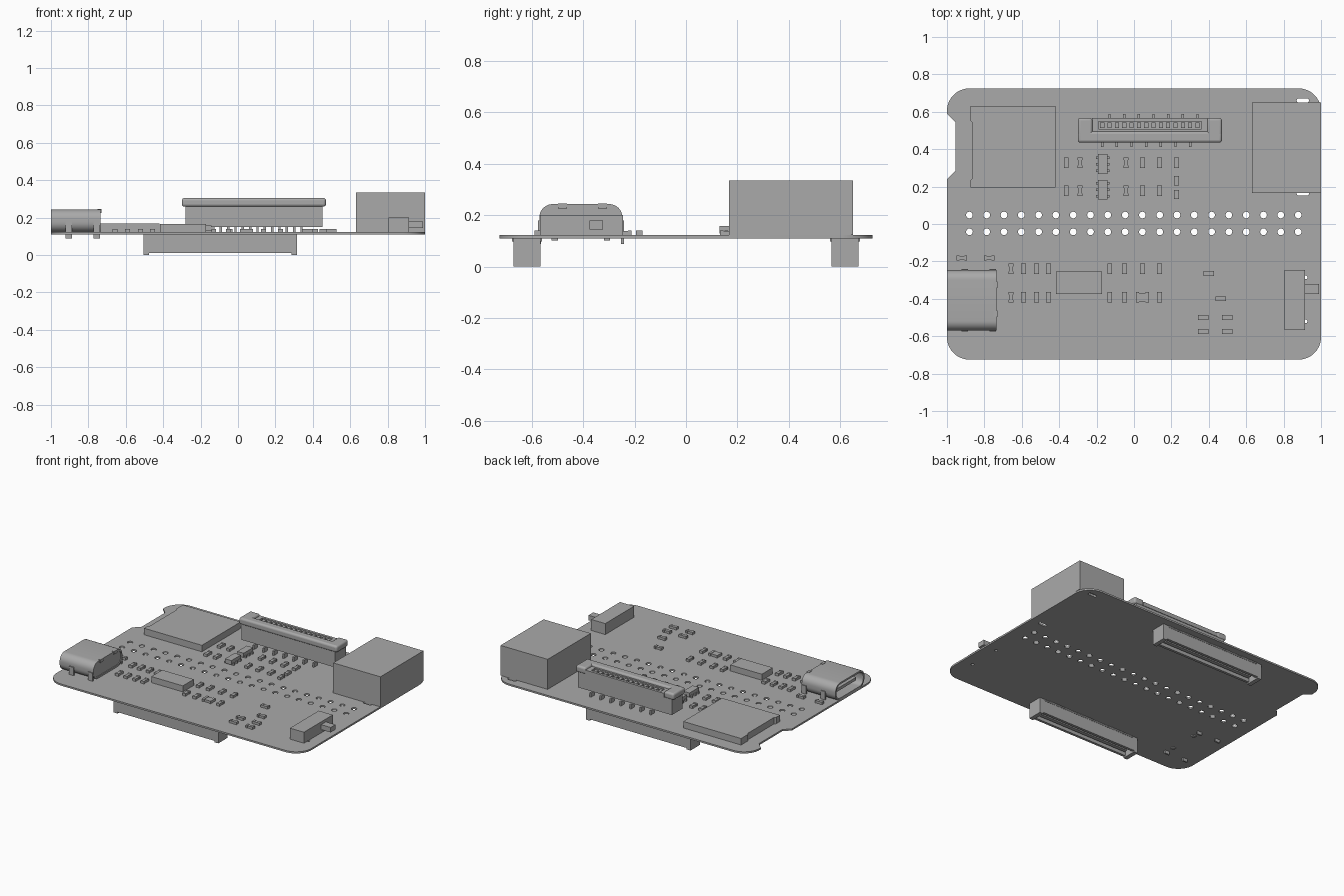
import bpy, bmesh, math
from mathutils import Matrix

if "Cube" in bpy.data.objects:
    bpy.data.objects.remove(bpy.data.objects["Cube"])

grey = bpy.data.materials.new("plain grey")
GREY = (0.4, 0.4, 0.4, 1)
grey.diffuse_color = GREY
grey.use_nodes = True
grey.node_tree.nodes["Principled BSDF"].inputs["Base Color"].default_value = GREY

TOP = 0.122      # upper face of the board
UNDER = 0.11     # lower face of the board


def boxes(name, parts, bevel=0):
    """One object from boxes given as (x0, x1, y0, y1, z0, z1)."""
    bm = bmesh.new()
    for x0, x1, y0, y1, z0, z1 in parts:
        place = Matrix.Translation(((x0 + x1) / 2, (y0 + y1) / 2, (z0 + z1) / 2))
        bmesh.ops.create_cube(bm, size=1, matrix=place @ Matrix.Diagonal((x1 - x0, y1 - y0, z1 - z0, 1)))
    mesh = bpy.data.meshes.new(name)
    bm.to_mesh(mesh)
    bm.free()
    mesh.materials.append(grey)
    ob = bpy.data.objects.new(name, mesh)
    bpy.context.collection.objects.link(ob)
    if bevel:
        mod = ob.modifiers.new("rounding", 'BEVEL')
        mod.width, mod.segments = bevel, 4
        smooth(ob)
    return ob


def smooth(ob):
    bpy.ops.object.select_all(action='DESELECT')
    ob.select_set(True)
    bpy.context.view_layer.objects.active = ob
    bpy.ops.object.shade_smooth_by_angle(angle=math.radians(35))


def plate(name, loops, a, b, along_x=False):
    """Extrude outlines from a to b; inner loops become holes."""
    cu = bpy.data.curves.new(name, 'CURVE')
    cu.dimensions, cu.fill_mode, cu.extrude = '2D', 'BOTH', (b - a) / 2
    for loop in loops:
        sp = cu.splines.new('POLY')
        sp.points.add(len(loop) - 1)
        for p, (x, y) in zip(sp.points, loop):
            p.co = (x, y, 0, 1)
        sp.use_cyclic_u = True
    ob = bpy.data.objects.new(name, cu)
    bpy.context.collection.objects.link(ob)
    mid = (a + b) / 2
    ob.location = (mid, 0, 0) if along_x else (0, 0, mid)
    if along_x:
        ob.rotation_euler = (math.pi / 2, 0, math.pi / 2)
    bpy.ops.object.select_all(action='DESELECT')
    ob.select_set(True)
    bpy.context.view_layer.objects.active = ob
    bpy.ops.object.convert(target='MESH')
    ob = bpy.context.view_layer.objects.active
    ob.data.materials.clear()
    ob.data.materials.append(grey)
    smooth(ob)
    return ob


def rounded(x0, x1, y0, y1, r, n=8):
    pts = []
    corners = [(x1 - r, y1 - r), (x0 + r, y1 - r), (x0 + r, y0 + r), (x1 - r, y0 + r)]
    for k, (cx, cy) in enumerate(corners):
        for i in range(n + 1):
            t = math.pi / 2 * (k + i / n)
            pts.append((cx + r * math.cos(t), cy + r * math.sin(t)))
    return pts


def circle(x, y, r, n=16):
    return [(x + r * math.cos(2 * math.pi * i / n), y + r * math.sin(2 * math.pi * i / n)) for i in range(n)]


# Board with edge notch, pin holes and mounting slots
outline = rounded(-1, 1, -0.725, 0.725, 0.12, 10)
outline[22:22] = [(-1, 0.59), (-0.955, 0.545), (-0.955, 0.285), (-1, 0.24)]
holes = [circle(-0.88 + i * 0.0925, y, 0.018) for i in range(20) for y in (0.048, -0.042)]
holes += [rounded(0.87, 0.935, y - 0.011, y + 0.011, 0.01, 4) for y in (0.66, 0.163)]
holes += [circle(0.918, y, 0.01) for y in (-0.285, -0.52)]
plate("board", [outline] + holes, UNDER, TOP)

# Large socket block
boxes("corner_socket", [(0.63, 1, 0.167, 0.65, TOP, 0.335)])

# Card holder with stepped outer edge
plate("card_holder", [[(-0.42, 0.195), (-0.42, 0.63), (-0.873, 0.63), (-0.873, 0.55), (-0.863, 0.54),
                       (-0.863, 0.245), (-0.873, 0.235), (-0.873, 0.195)]], TOP, 0.168)

# Main chip
boxes("main_chip", [(-0.418, -0.17, -0.375, -0.253, TOP, 0.165)])

# Slide switch
boxes("slide_switch", [(0.805, 0.915, -0.568, -0.245, TOP, 0.2), (0.915, 0.99, -0.375, -0.322, 0.145, 0.18)])

# Oval port: hollow shell, inner plug, tongue, legs and pegs
Y0, Y1, Z0, Z1, W = -0.57, -0.247, TOP, 0.243, 0.012
plate("port_shell", [rounded(Y0, Y1, Z0, Z1, 0.052), rounded(Y0 + W, Y1 - W, Z0 + W, Z1 - W, 0.04)], -1, -0.735, True)
plate("port_plug", [rounded(Y0 + W, Y1 - W, Z0 + W, Z1 - W, 0.04)], -0.8, -0.74, True)
boxes("port_tongue", [(-0.975, -0.8, -0.515, -0.302, 0.172, 0.193)])
legs, feet = [], []
for y in (Y0, Y1):
    for x in (-0.905, -0.755):
        legs.append((x - 0.018, x + 0.018, y - 0.006, y + 0.006, 0.088, 0.18))
for y in (-0.51, -0.307):
    feet.append((-0.77, -0.745, y - 0.012, y + 0.012, 0.102, UNDER))
boxes("port_legs", legs)
boxes("port_feet", feet)
boxes("port_rear_clips", [(-0.75, -0.731, y - 0.018, y + 0.018, 0.225, 0.246) for y in (-0.48, -0.325)])

# Tall ribbon connector: body, rounded collar, recessed strip with contacts
boxes("ribbon_body", [(-0.282, 0.452, 0.442, 0.562, 0.15, 0.262)])
boxes("ribbon_collar_front", [(-0.3, 0.47, 0.435, 0.495, 0.258, 0.305)], 0.014)
for side, x in (("right", -0.3), ("left", 0.392)):
    boxes("ribbon_collar_" + side, [(x, x + 0.078, 0.435, 0.567, 0.258, 0.305)], 0.014)
strip = [(-0.225, 0.395, 0.49, 0.508, 0.262, 0.29), (-0.225, 0.395, 0.548, 0.566, 0.262, 0.29)]
strip += [(-0.225, -0.19, 0.508, 0.548, 0.262, 0.29), (0.36, 0.395, 0.508, 0.548, 0.262, 0.29)]
boxes("ribbon_slot", strip)
contacts, leads = [], []
for i in range(14):
    x = -0.17 + i * 0.0392
    contacts.append((x - 0.011, x + 0.011, 0.512, 0.544, 0.262, 0.284))
    if i % 2:
        leads.append((x - 0.006, x + 0.006, 0.55, 0.588, TOP, 0.152))
    else:
        leads.append((x - 0.006, x + 0.006, 0.412, 0.455, TOP, 0.152))
boxes("ribbon_contacts", contacts)
boxes("ribbon_leads", leads)

# Two mating connectors underneath, each with an open slot and a tongue
X0, X1 = -0.505, 0.315
for name, y in (("front", -0.618), ("back", 0.618)):
    a, b = y - 0.053, y + 0.053
    shell = [(X0, X1, a, b, 0.075, UNDER)]
    shell += [(X0, X1, a, a + 0.018, 0.01, 0.075), (X0, X1, b - 0.018, b, 0.01, 0.075)]
    shell += [(X0, X0 + 0.03, a, b, 0, 0.075), (X1 - 0.03, X1, a, b, 0, 0.075)]
    boxes(name + "_mating_connector", shell)
    boxes(name + "_mating_tongue", [(X0 + 0.055, X1 - 0.055, y - 0.013, y + 0.013, 0.018, 0.075)])
    teeth = []
    for i in range(40):
        x = -0.455 + i * 0.0185
        teeth.append((x - 0.004, x + 0.004, a - 0.005, b + 0.005, 0.098, UNDER))
    boxes(name + "_mating_pins", teeth)


# Small two-ended parts: narrow middle with a wider cap at each end
def component(x, y, across=False, width=0.026, length=0.056):
    parts = []
    for lo, hi, w, h in ((-0.5, -0.25, 1, 0.018), (-0.25, 0.25, 0.85, 0.016), (0.25, 0.5, 1, 0.018)):
        l0, l1, s = lo * length, hi * length, w * width / 2
        d = (l0, l1, -s, s) if across else (-s, s, l0, l1)
        parts.append((x + d[0], x + d[1], y + d[2], y + d[3], TOP, TOP + h))
    return parts


small = []
for x in (-0.362, -0.288, -0.042, 0.045, 0.137):
    small += component(x, 0.328) + component(x, 0.178)
for x in (-0.657, -0.59, -0.522, -0.457, -0.13, -0.05, 0.137):
    small += component(x, -0.24) + component(x, -0.392)
small += component(0.045, -0.24) + component(0.228, 0.328)
small += component(0.228, 0.232, length=0.05) + component(0.228, 0.158, length=0.05)
small += component(0.045, -0.392, True, 0.056, 0.07)
for x, y in ((0.4, -0.265), (0.465, -0.4), (0.37, -0.5), (0.498, -0.5), (0.37, -0.575), (0.498, -0.575),
             (-0.92, -0.182), (-0.775, -0.182)):
    small += component(x, y, True)
boxes("small_components", small)

# Two six-legged chips
for name, y in (("back", 0.32), ("front", 0.183)):
    x = -0.168
    chip = [(x - 0.025, x + 0.025, y - 0.053, y + 0.053, 0.128, 0.158)]
    for dy in (-0.035, 0, 0.035):
        chip.append((x - 0.036, x + 0.036, y + dy - 0.007, y + dy + 0.007, TOP, 0.136))
    boxes(name + "_six_leg_chip", chip)
